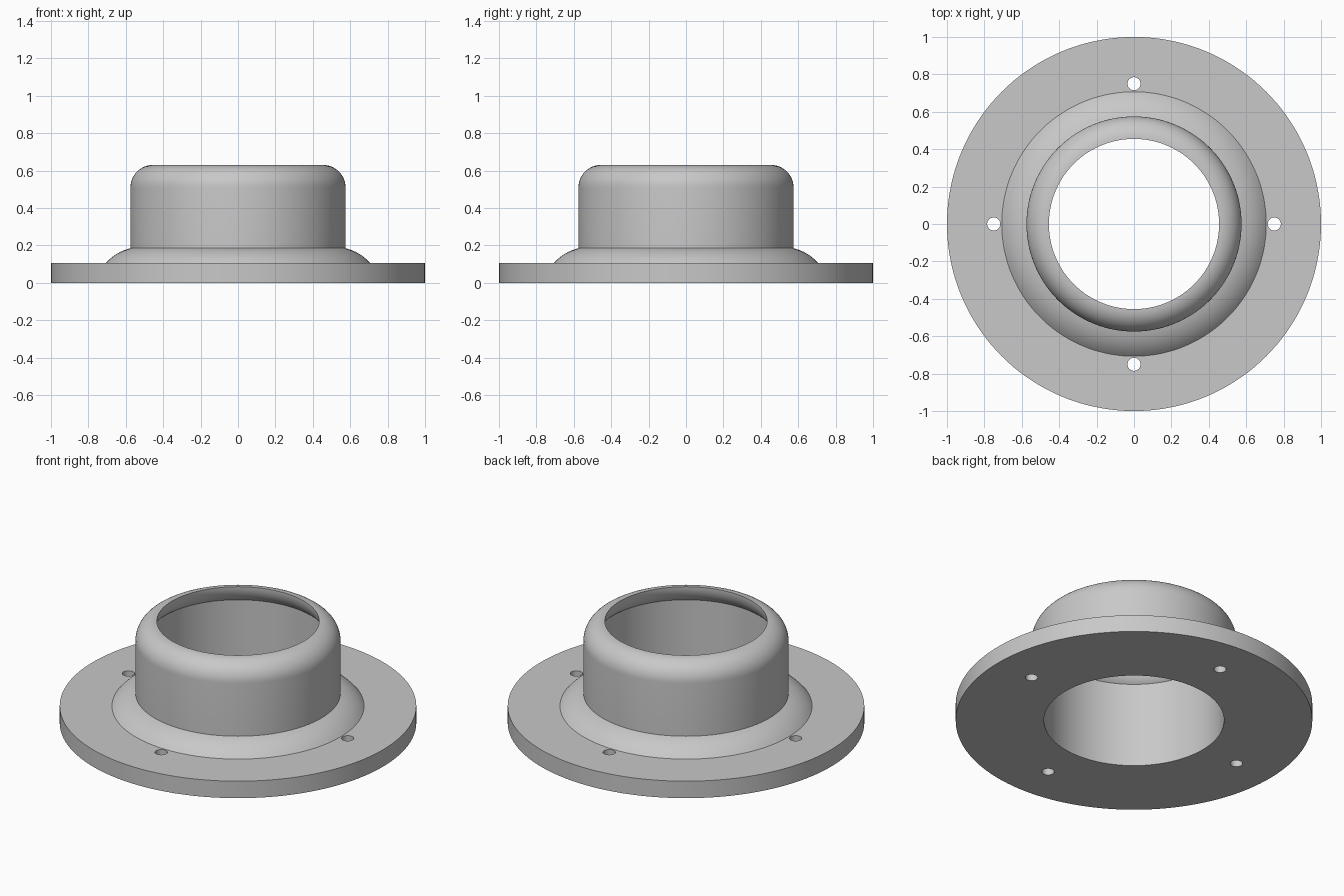
import bpy
import bmesh
from math import cos, sin, pi, radians
from mathutils import Matrix, Vector

default = bpy.data.objects.get("Cube")
if default:
    bpy.data.objects.remove(default, do_unlink=True)

SEGMENTS = 144

grey = bpy.data.materials.new("plain grey")
grey.use_nodes = True
colour = (0.58, 0.58, 0.58, 1)
grey.diffuse_color = colour
grey.node_tree.nodes["Principled BSDF"].inputs["Base Color"].default_value = colour


def arc(centre, radius, start, end, steps=12):
    """Points (r, z) on a circular arc, angles in degrees."""
    angles = [radians(start + (end - start) * i / steps) for i in range(steps + 1)]
    return [(centre[0] + radius * cos(a), centre[1] + radius * sin(a)) for a in angles]


def bulge(a, b, height, steps=8):
    """Points on a shallow outward curve from a to b."""
    a, b = Vector(a), Vector(b)
    side = Vector((b.y - a.y, a.x - b.x)).normalized()
    return [tuple(a.lerp(b, i / steps) + side * height * 4 * (i / steps) * (1 - i / steps))
            for i in range(steps + 1)]


def add_object(name, bm):
    bmesh.ops.recalc_face_normals(bm, faces=bm.faces)
    mesh = bpy.data.meshes.new(name)
    bm.to_mesh(mesh)
    bm.free()
    mesh.materials.append(grey)
    obj = bpy.data.objects.new(name, mesh)
    bpy.context.collection.objects.link(obj)
    return obj


# Closed section: flange, flared foot, collar, rounded top, lip, bore
profile = [(0.505, 0), (1, 0), (1, 0.105)]
profile += bulge((0.707, 0.105), (0.575, 0.185), 0.012)
profile += arc((0.455, 0.51), 0.12, 0, 90)
profile += arc((0.588, 0.63), 0.133, 180, 231.5)[1:]

# Revolve the section into one solid
bm = bmesh.new()
rings = []
for i in range(SEGMENTS):
    turn = Matrix.Rotation(2 * pi * i / SEGMENTS, 3, 'Z')
    rings.append([bm.verts.new(turn @ Vector((r, 0, z))) for r, z in profile])
for i, ring in enumerate(rings):
    following = rings[(i + 1) % SEGMENTS]
    for j in range(len(profile)):
        k = (j + 1) % len(profile)
        bm.faces.new((ring[j], following[j], following[k], ring[k]))
flange = add_object("flanged_collar", bm)

# Four bolt holes through the flange
bm = bmesh.new()
for i in range(4):
    place = Matrix.Rotation(pi / 2 * i, 4, 'Z') @ Matrix.Translation((0.75, 0, 0.05))
    bmesh.ops.create_cone(bm, cap_ends=True, segments=32, radius1=0.035,
                          radius2=0.035, depth=0.3, matrix=place)
cutter = add_object("bolt_hole_cutter", bm)
cutter.hide_render = True

cut = flange.modifiers.new("bolt_holes", 'BOOLEAN')
cut.operation = 'DIFFERENCE'
cut.solver = 'EXACT'
cut.object = cutter

bpy.ops.object.select_all(action='DESELECT')
flange.select_set(True)
bpy.context.view_layer.objects.active = flange
bpy.ops.object.modifier_apply(modifier=cut.name)
bpy.data.objects.remove(cutter, do_unlink=True)
bpy.ops.object.shade_smooth_by_angle(angle=radians(28))
